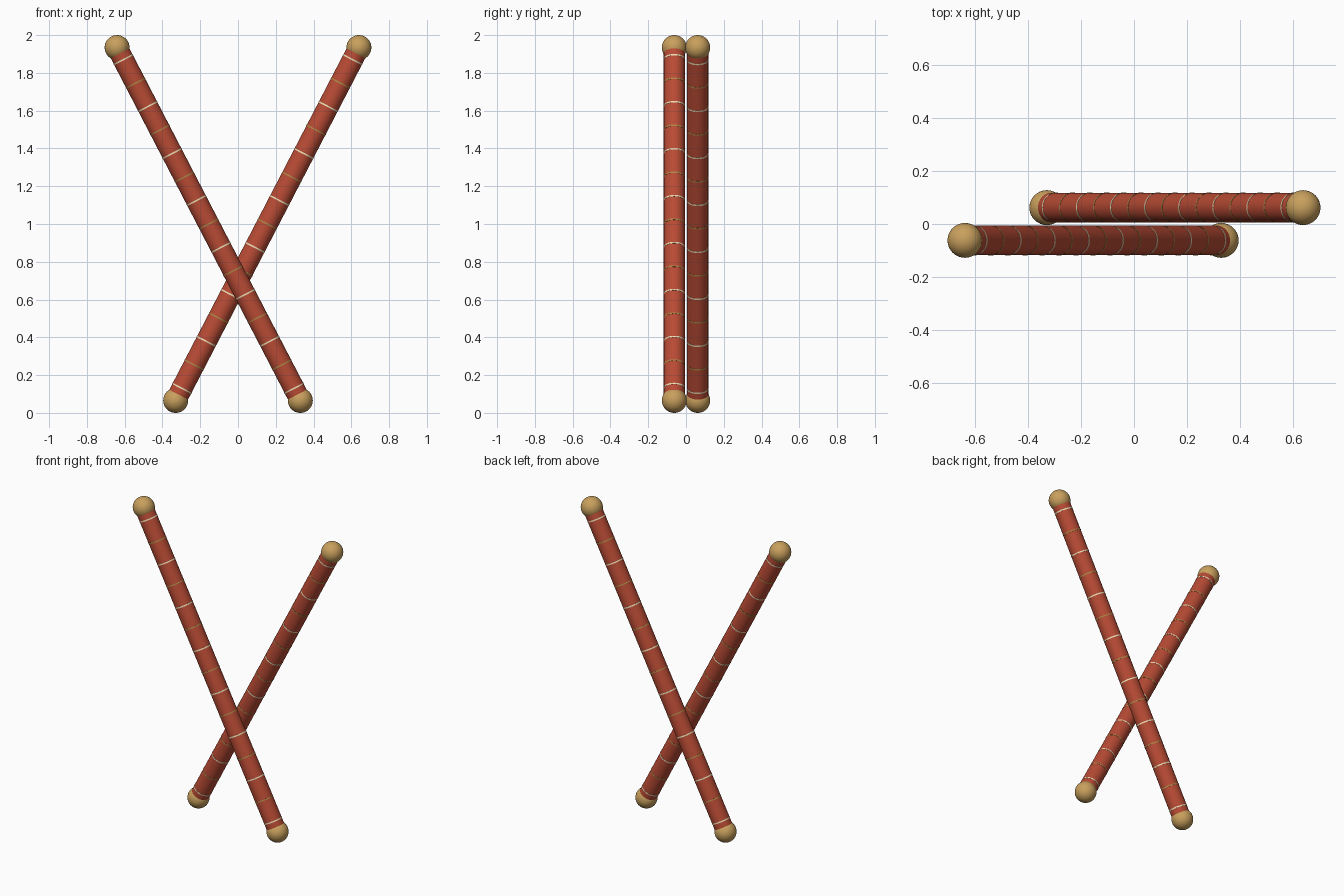
import bpy
from mathutils import Vector
from math import radians

if "Cube" in bpy.data.objects:
    bpy.data.objects.remove(bpy.data.objects["Cube"])

BALL_R, ROD_R = 0.066, 0.056


def material(name, color):
    m = bpy.data.materials.new(name)
    m.diffuse_color = (*color, 1)
    m.use_nodes = True
    m.node_tree.nodes["Principled BSDF"].inputs["Base Color"].default_value = m.diffuse_color
    return m


red = material("red_lacquer", (0.48, 0.07, 0.035))
gold = material("gold", (0.58, 0.35, 0.11))
dark_gold = material("dark_gold", (0.42, 0.23, 0.06))
cream = material("cream", (0.85, 0.72, 0.45))


def finish(name, mat):
    ob = bpy.context.object
    ob.name = name
    ob.data.materials.append(mat)
    bpy.ops.object.shade_smooth_by_angle(angle=radians(40))


def cylinder(name, center, axis, radius, length, mat):
    bpy.ops.mesh.primitive_cylinder_add(
        vertices=40, radius=radius, depth=length, location=center,
        rotation=axis.to_track_quat('Z', 'Y').to_euler())
    finish(name, mat)


def ball(name, center):
    bpy.ops.mesh.primitive_uv_sphere_add(
        segments=32, ring_count=20, radius=BALL_R, location=center)
    finish(name, gold)


# two crossed sticks, the second is the first turned half around z
for label, s in (("front", 1), ("back", -1)):
    bottom = Vector((0.33 * s, -0.062 * s, BALL_R))
    top = Vector((-0.64 * s, -0.062 * s, 2 - BALL_R))
    axis = (top - bottom).normalized()
    length = (top - bottom).length

    # shaft and end knobs
    cylinder(label + "_stick", (top + bottom) / 2, axis, ROD_R, length - 0.05, red)
    ball(label + "_bottom_knob", bottom)
    ball(label + "_top_knob", top)

    # thin bands, alternating cream and gold
    margin = 0.072
    for i in range(15):
        d = margin + (length - 2 * margin) * i / 14
        cylinder(f"{label}_band_{i}", bottom + axis * d, axis, ROD_R + 0.001,
                 0.008, dark_gold if i % 2 else cream)
